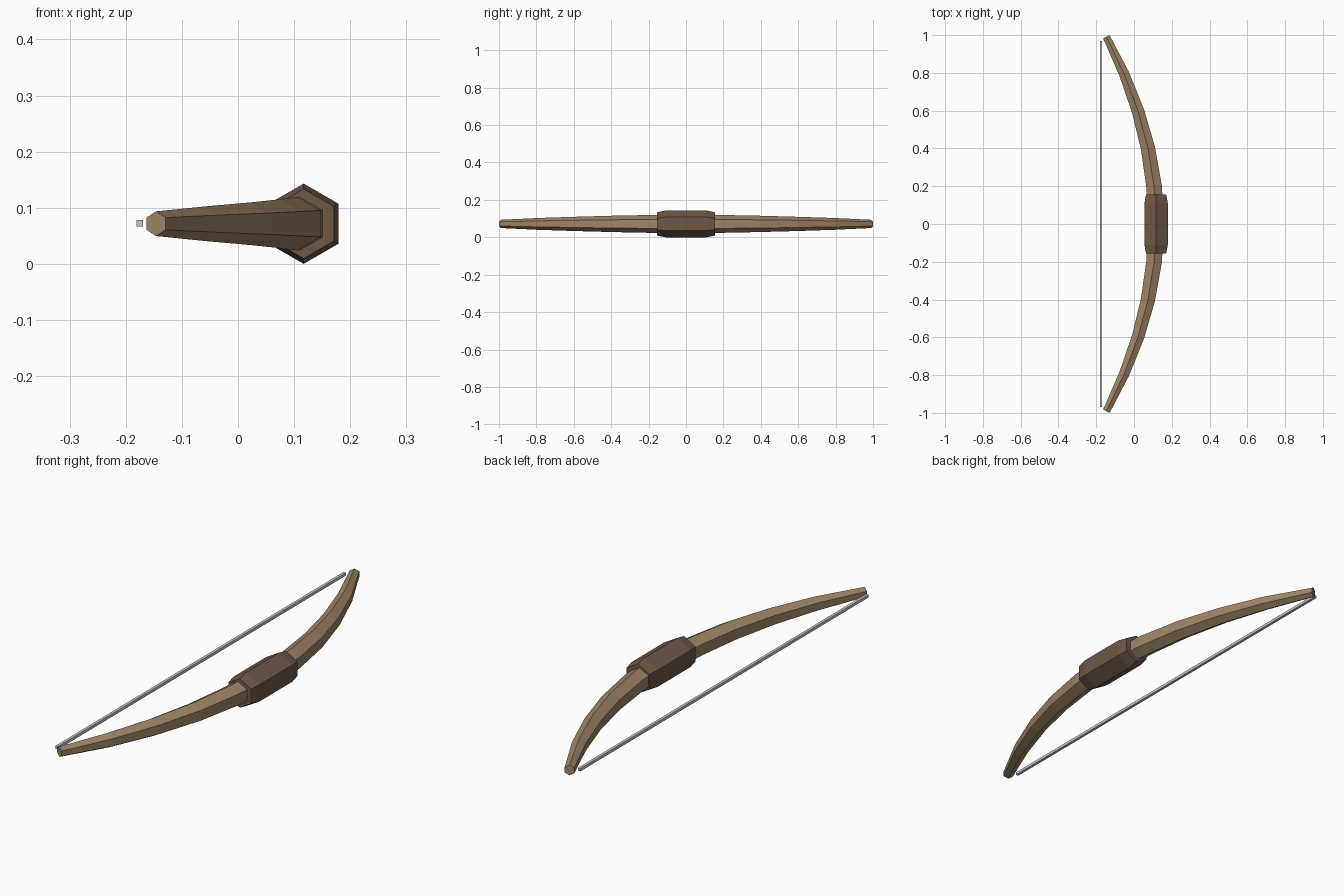
import bpy, bmesh
from math import sin, cos, pi, atan
from mathutils import Vector

if "Cube" in bpy.data.objects:
    bpy.data.objects.remove(bpy.data.objects["Cube"])

ZC = 0.0715    # height of the bow's centre plane
XG = 0.117     # x of the grip centre
BEND = 0.268   # curvature of the limbs


def material(name, rgb):
    m = bpy.data.materials.new(name)
    m.diffuse_color = (*rgb, 1)
    m.use_nodes = True
    m.node_tree.nodes["Principled BSDF"].inputs["Base Color"].default_value = m.diffuse_color
    return m


def loft(name, stations, mat, sides=6):
    """Skin polygon rings; station = (x, y, radius, tilt about z)."""
    bm = bmesh.new()
    rings = []
    for x, y, r, tilt in stations:
        across = Vector((cos(tilt), sin(tilt), 0))
        ring = []
        for i in range(sides):
            a = pi / 2 + 2 * pi * i / sides
            p = Vector((x, y, ZC)) + across * r * cos(a) + Vector((0, 0, r * sin(a)))
            ring.append(bm.verts.new(p))
        rings.append(ring)
    for a, b in zip(rings, rings[1:]):
        for i in range(sides):
            j = (i + 1) % sides
            bm.faces.new((a[i], a[j], b[j], b[i]))
    bm.faces.new(rings[0])
    bm.faces.new(rings[-1])
    bmesh.ops.recalc_face_normals(bm, faces=bm.faces)
    me = bpy.data.meshes.new(name)
    bm.to_mesh(me)
    bm.free()
    me.materials.append(mat)
    ob = bpy.data.objects.new(name, me)
    bpy.context.collection.objects.link(ob)
    return ob


wood = material("limb_wood", (0.35, 0.235, 0.135))
leather = material("grip_leather", (0.155, 0.10, 0.065))
cord = material("string_cord", (0.62, 0.62, 0.60))

# Tapered hexagonal bow limbs following a parabola, as one stave
half = [(0.2, 0.0475), (0.4, 0.0435), (0.595, 0.038), (0.793, 0.0315), (0.991, 0.022)]
profile = [(-y, r) for y, r in reversed(half)] + [(0, 0.05)] + half
loft("bow_limbs",
     [(XG - BEND * y * y, y, r, atan(2 * BEND * y)) for y, r in profile], wood)

# Hexagonal grip with chamfered ends
loft("grip", [(XG, y, r, 0) for y, r in
              ((-0.155, 0.062), (-0.11, 0.0715), (0.11, 0.0715), (0.155, 0.062))], leather)

# Square-section bowstring
bpy.ops.mesh.primitive_cube_add(size=1, location=(-0.175, 0, ZC + 0.001))
string = bpy.context.object
string.name = "bowstring"
string.scale = (0.012, 1.936, 0.012)
string.data.materials.append(cord)
